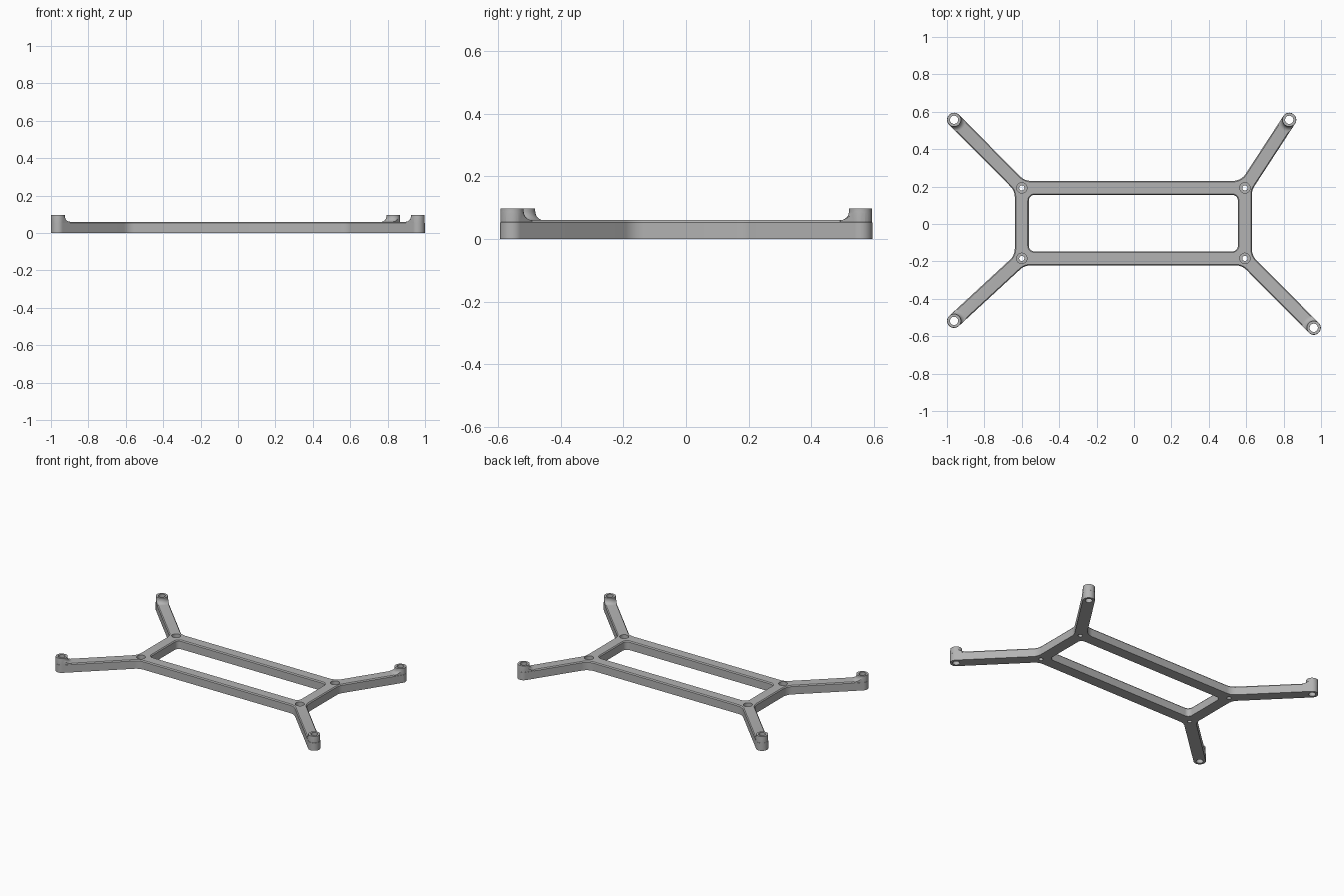
import bpy, bmesh, math
from mathutils import Vector, Matrix

if "Cube" in bpy.data.objects:
    bpy.data.objects.remove(bpy.data.objects["Cube"])

W = 0.0375                       # half width of every bar
TOP, POST_TOP, CHAMFER = 0.06, 0.097, 0.007
# frame corners and matching arm ends, counter-clockwise from front right
corners = [Vector(p) for p in [(0.593, -0.184), (0.593, 0.193), (-0.6, 0.193), (-0.6, -0.184)]]
posts = [Vector(p) for p in [(0.961, -0.555), (0.83, 0.557), (-0.962, 0.557), (-0.962, -0.518)]]
sides = [Vector(p) for p in [(1, 0), (0, 1), (-1, 0), (0, -1)]]

grey = bpy.data.materials.new("grey plastic")
grey.diffuse_color = (0.45, 0.45, 0.45, 1)
grey.use_nodes = True
grey.node_tree.nodes["Principled BSDF"].inputs["Base Color"].default_value = grey.diffuse_color


def make_object(name, bm):
    bmesh.ops.recalc_face_normals(bm, faces=bm.faces)
    mesh = bpy.data.meshes.new(name)
    bm.to_mesh(mesh)
    bm.free()
    mesh.materials.append(grey)
    obj = bpy.data.objects.new(name, mesh)
    bpy.context.collection.objects.link(obj)
    return obj


def cross(a, b):
    return a.x * b.y - a.y * b.x


def ring(lines, inset, steps=8):
    """Rounded outline from lines (point, outward normal, fillet radius, convex sign)."""
    pts = []
    for i, (p1, n1, r, s) in enumerate(lines):
        p2, n2 = lines[(i + 1) % len(lines)][:2]
        a, b = p1.dot(n1) + W - s * r, p2.dot(n2) + W - s * r
        det = cross(n1, n2)
        c = Vector(((a * n2.y - b * n1.y) / det, (b * n1.x - a * n2.x) / det))
        turn = math.atan2(det, n1.dot(n2))
        for k in range(steps + 1):
            n = Matrix.Rotation(turn * k / steps, 2) @ n1
            pts.append(c + n * s * (r - s * inset))
    return pts


# centre lines of arms, arm ends and frame sides
outline = []
for c, p, n in zip(corners, posts, sides):
    u = (p - c).normalized()
    outline += [(c, Vector((u.y, -u.x)), 0.0365, 1), (p, u, 0.0365, 1),
                (c, Vector((-u.y, u.x)), 0.08, -1), (c, n, 0.08, -1)]
window = [(c, -n, 0.03, -1) for c, n in zip(corners, sides)]


def slab(name, loops, levels):
    """Stack rings at (height, inset) levels, then fill bottom and top."""
    bm = bmesh.new()
    caps = [[], []]
    for lines in loops:
        rows = [[bm.verts.new((p.x, p.y, z)) for p in ring(lines, d)] for z, d in levels]
        for lo, hi in zip(rows, rows[1:]):
            for i in range(len(lo)):
                j = (i + 1) % len(lo)
                bm.faces.new((lo[i], lo[j], hi[j], hi[i]))
        for cap, row in zip(caps, (rows[0], rows[-1])):
            cap += [bm.edges.get((row[i - 1], row[i])) for i in range(len(row))]
    for cap in caps:
        bmesh.ops.triangle_fill(bm, edges=cap, use_beauty=True)
    return make_object(name, bm)


def lathe(name, centres, profile, steps=32):
    """Solid of revolution, (radius, height) profile, repeated at each centre."""
    bm = bmesh.new()
    for c in centres:
        rows = [[bm.verts.new((c.x + r * math.cos(math.tau * k / steps),
                               c.y + r * math.sin(math.tau * k / steps), z))
                 for k in range(steps)] for r, z in profile]
        for lo, hi in zip(rows, rows[1:]):
            for k in range(steps):
                j = (k + 1) % steps
                bm.faces.new((lo[k], lo[j], hi[j], hi[k]))
        bm.faces.new(rows[0])
        bm.faces.new(rows[-1])
    return make_object(name, bm)


def combine(obj, other, operation):
    mod = obj.modifiers.new(operation.lower(), 'BOOLEAN')
    mod.operation, mod.object, mod.solver = operation, other, 'EXACT'
    bpy.context.view_layer.objects.active = obj
    bpy.ops.object.modifier_apply(modifier=mod.name)
    bpy.data.objects.remove(other)


# frame with four arms and an open middle, chamfered along the top
frame = slab("mounting_frame", [outline, window],
             [(0, 0), (TOP - CHAMFER, 0), (TOP, CHAMFER * 0.8)])

# standoff posts with a fillet running onto the arm, trimmed to the arm width
R, F = 0.0368, 0.028
flare = [(R + F - F * math.sin(a), TOP + F - F * math.cos(a))
         for a in [math.radians(15 * k) for k in range(7)]]
standoffs = lathe("standoffs", posts, [(R + F, 0.03)] + flare + [(R, POST_TOP)])
combine(standoffs, slab("trim", [outline], [(-0.1, 0.0006), (0.2, 0.0006)]), 'INTERSECT')
combine(frame, standoffs, 'UNION')

# through holes in the posts, counterbored screw holes in the frame corners
combine(frame, lathe("post_holes", posts, [(0.022, -0.1), (0.022, 0.2)]), 'DIFFERENCE')
combine(frame, lathe("screw_holes", corners,
                     [(0.014, -0.1), (0.014, 0.03), (0.028, 0.03), (0.028, 0.2)]), 'DIFFERENCE')

bpy.ops.object.select_all(action='DESELECT')
frame.select_set(True)
bpy.context.view_layer.objects.active = frame
bpy.ops.object.shade_smooth_by_angle(angle=math.radians(30))
